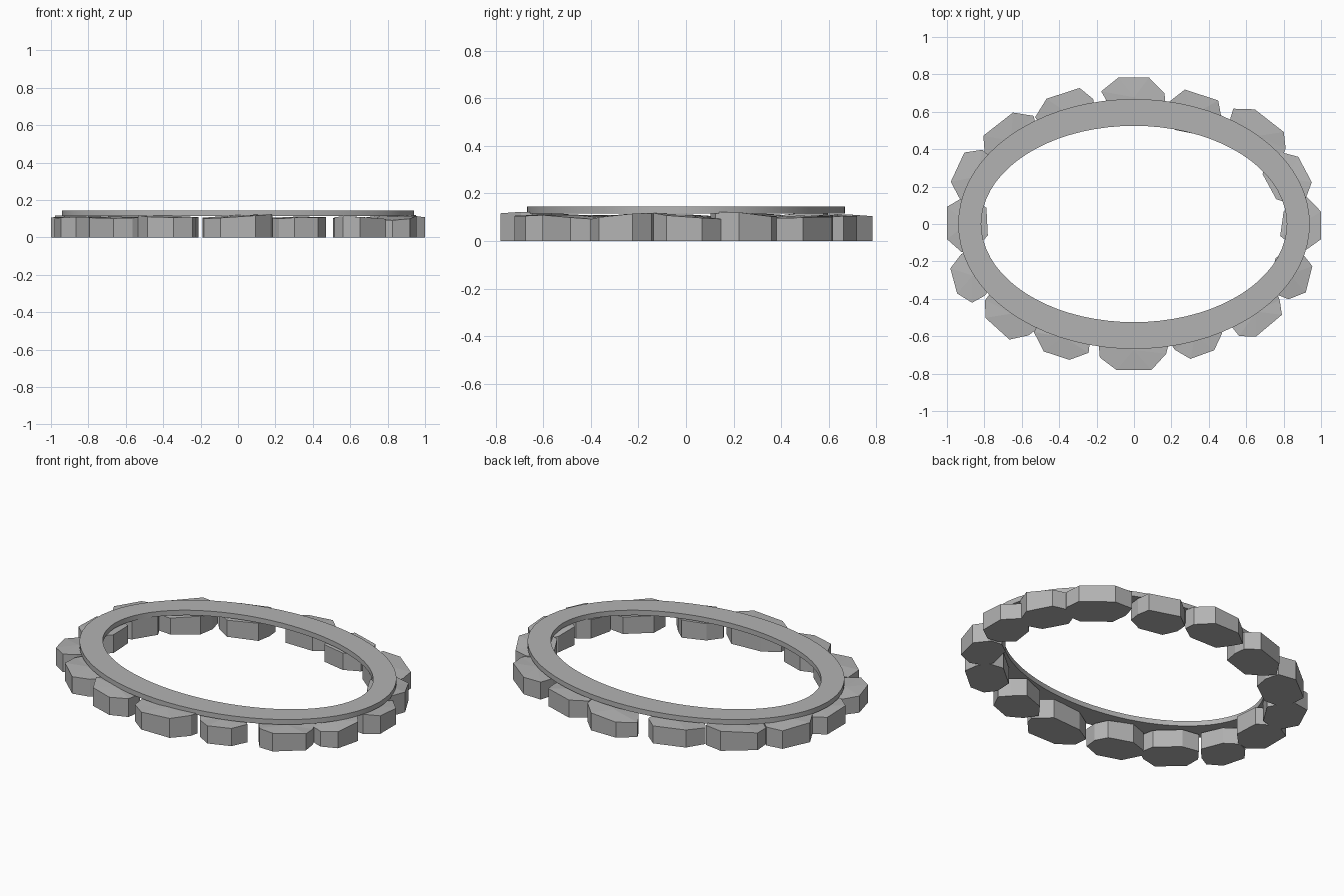
import bpy, bmesh, math, random
from mathutils import Vector

random.seed(4)
if "Cube" in bpy.data.objects:
    bpy.data.objects.remove(bpy.data.objects["Cube"], do_unlink=True)

grey = bpy.data.materials.new("stone_grey")
grey.use_nodes = True
colour = (0.45, 0.45, 0.45, 1)
grey.diffuse_color = colour
grey.node_tree.nodes["Principled BSDF"].inputs["Base Color"].default_value = colour


def finish(bm, name):
    """Turn a bmesh into a named object with the stone material."""
    bmesh.ops.recalc_face_normals(bm, faces=bm.faces[:])
    mesh = bpy.data.meshes.new(name)
    bm.to_mesh(mesh)
    bm.free()
    mesh.materials.append(grey)
    obj = bpy.data.objects.new(name, mesh)
    bpy.context.collection.objects.link(obj)
    return obj


def jitter(amount):
    return random.uniform(-amount, amount)


def ellipse_loop(bm, rx, ry, z, count=72):
    angles = [math.tau * i / count for i in range(count)]
    return [bm.verts.new((rx * math.cos(a), ry * math.sin(a), z)) for a in angles]


def make_rim():
    """Flat oval slab: four loops bridged into a closed band."""
    bm = bmesh.new()
    outer, inner = (0.94, 0.668), (0.817, 0.525)
    low, high = 0.115, 0.145
    loops = [ellipse_loop(bm, *size, z) for size, z in
             ((outer, low), (outer, high), (inner, high), (inner, low))]
    count = len(loops[0])
    for a, b in zip(loops, loops[1:] + loops[:1]):
        for i in range(count):
            j = (i + 1) % count
            bm.faces.new((a[i], a[j], b[j], b[i]))
    return finish(bm, "oval_rim")


# Stone outline: fraction of width along the ring, fraction of depth inwards
OUTLINE = [(-0.28, 0), (0.28, 0), (0.5, 0.36), (0.49, 0.68),
           (0.27, 1), (-0.27, 1), (-0.49, 0.7), (-0.5, 0.34)]


def make_stone(index, x, y, width, degrees, depth=0.21):
    """Rough eight-sided block with its outer face at (x, y)."""
    bm = bmesh.new()
    a = math.radians(degrees)
    outward = Vector((math.cos(a), math.sin(a), 0))
    along = Vector((-outward.y, outward.x, 0))
    height = random.uniform(0.1, 0.114)
    slope = jitter(0.03)
    bottom, top = [], []
    for u, v in OUTLINE:
        u += jitter(0.05)
        v += jitter(0.06) if v else 0
        p = Vector((x, y, 0)) + along * u * width - outward * v * depth
        bottom.append(bm.verts.new(p))
        lift = height + slope * u + jitter(0.004)
        top.append(bm.verts.new(p + Vector((0, 0, lift))))
    bm.faces.new(bottom)
    # Shallow faceted top around a slightly raised centre
    middle = sum((v.co for v in top), Vector()) / len(top)
    centre = bm.verts.new(middle + Vector((0, 0, 0.007)))
    for i in range(len(top)):
        j = (i + 1) % len(top)
        bm.faces.new((bottom[i], bottom[j], top[j], top[i]))
        bm.faces.new((top[i], top[j], centre))
    return finish(bm, f"stone_{index:02d}")


rim = make_rim()
bpy.context.view_layer.objects.active = rim
rim.select_set(True)
bpy.ops.object.shade_smooth_by_angle(angle=math.radians(30))

# Ring of stones: outer face x, y, width, facing angle
STONES = [
    (1, 0, 0.28, 0), (0.915, 0.29, 0.28, 28),
    (0.72, 0.555, 0.34, 52), (0.36, 0.69, 0.29, 72),
    (0, 0.783, 0.32, 90), (-0.39, 0.695, 0.32, 108),
    (-0.725, 0.535, 0.32, 128), (-0.945, 0.3, 0.28, 155),
    (-1, 0, 0.28, 180), (-0.965, -0.3, 0.27, 195),
    (-0.73, -0.56, 0.31, 228), (-0.41, -0.705, 0.29, 252),
    (-0.01, -0.78, 0.36, 270), (0.36, -0.7, 0.27, 290),
    (0.72, -0.545, 0.29, 310), (0.935, -0.3, 0.26, 346),
]
for number, stone in enumerate(STONES, 1):
    make_stone(number, *stone)
